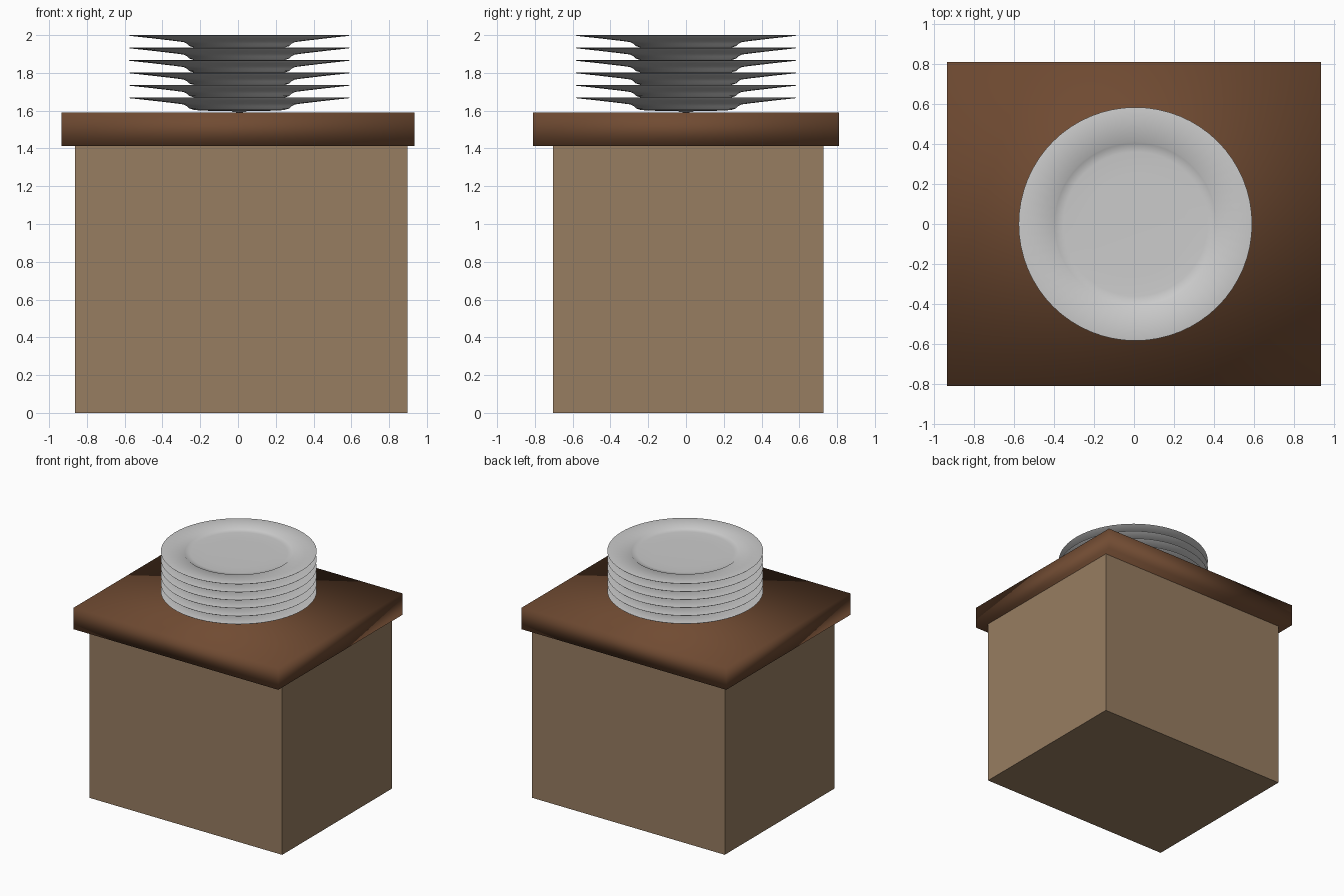
import bpy, bmesh, math

if "Cube" in bpy.data.objects:
    bpy.data.objects.remove(bpy.data.objects["Cube"])


def material(name, rgb):
    m = bpy.data.materials.new(name)
    m.diffuse_color = (*rgb, 1)
    m.use_nodes = True
    m.node_tree.nodes["Principled BSDF"].inputs["Base Color"].default_value = m.diffuse_color
    return m


def box(name, x0, x1, y0, y1, z0, z1, mat, smooth=False):
    bpy.ops.mesh.primitive_cube_add(
        size=1, location=((x0 + x1) / 2, (y0 + y1) / 2, (z0 + z1) / 2))
    ob = bpy.context.object
    ob.name = name
    ob.scale = (x1 - x0, y1 - y0, z1 - z0)
    bpy.ops.object.transform_apply(location=False, rotation=False, scale=True)
    ob.data.materials.append(mat)
    if smooth:
        bpy.ops.object.shade_smooth()
    return ob


def lathe(name, profile, segments, location):
    bm = bmesh.new()
    verts = [bm.verts.new((r, 0, z)) for r, z in profile]
    edges = [bm.edges.new(p) for p in zip(verts, verts[1:])]
    bmesh.ops.spin(bm, geom=verts + edges, cent=(0, 0, 0), axis=(0, 0, 1),
                   angle=math.tau, steps=segments)
    bmesh.ops.remove_doubles(bm, verts=bm.verts, dist=1e-5)
    bmesh.ops.recalc_face_normals(bm, faces=bm.faces)
    me = bpy.data.meshes.new(name)
    bm.to_mesh(me)
    bm.free()
    ob = bpy.data.objects.new(name, me)
    ob.location = location
    bpy.context.collection.objects.link(ob)
    bpy.ops.object.select_all(action='DESELECT')
    ob.select_set(True)
    bpy.context.view_layer.objects.active = ob
    bpy.ops.object.shade_smooth_by_angle(angle=math.radians(40))
    return ob


# Cabinet and its overhanging, softly shaded worktop
box("cabinet", -0.863, 0.897, -0.705, 0.727, 0, 1.412,
    material("light_wood", (0.31, 0.205, 0.12)))
box("worktop", -0.934, 0.934, -0.809, 0.809, 1.412, 1.59,
    material("dark_wood", (0.162, 0.07, 0.032)), smooth=True)

# Stack of six plates: (radius, height relative to rim)
plate = [(0, -0.08), (0.035, -0.077), (0.04, -0.072), (0.20, -0.070),
         (0.24, -0.066), (0.265, -0.058), (0.277, -0.046), (0.295, -0.037),
         (0.34, -0.031), (0.46, -0.017), (0.58, -0.004), (0.583, -0.001),
         (0.578, 0), (0.41, -0.003), (0.403, -0.009), (0.36, -0.013),
         (0.25, -0.015), (0, -0.015)]
for i in range(6):
    lathe(f"plate_{i + 1}", plate, 64, (0.007, 0, 1.67 + i * 0.066))
